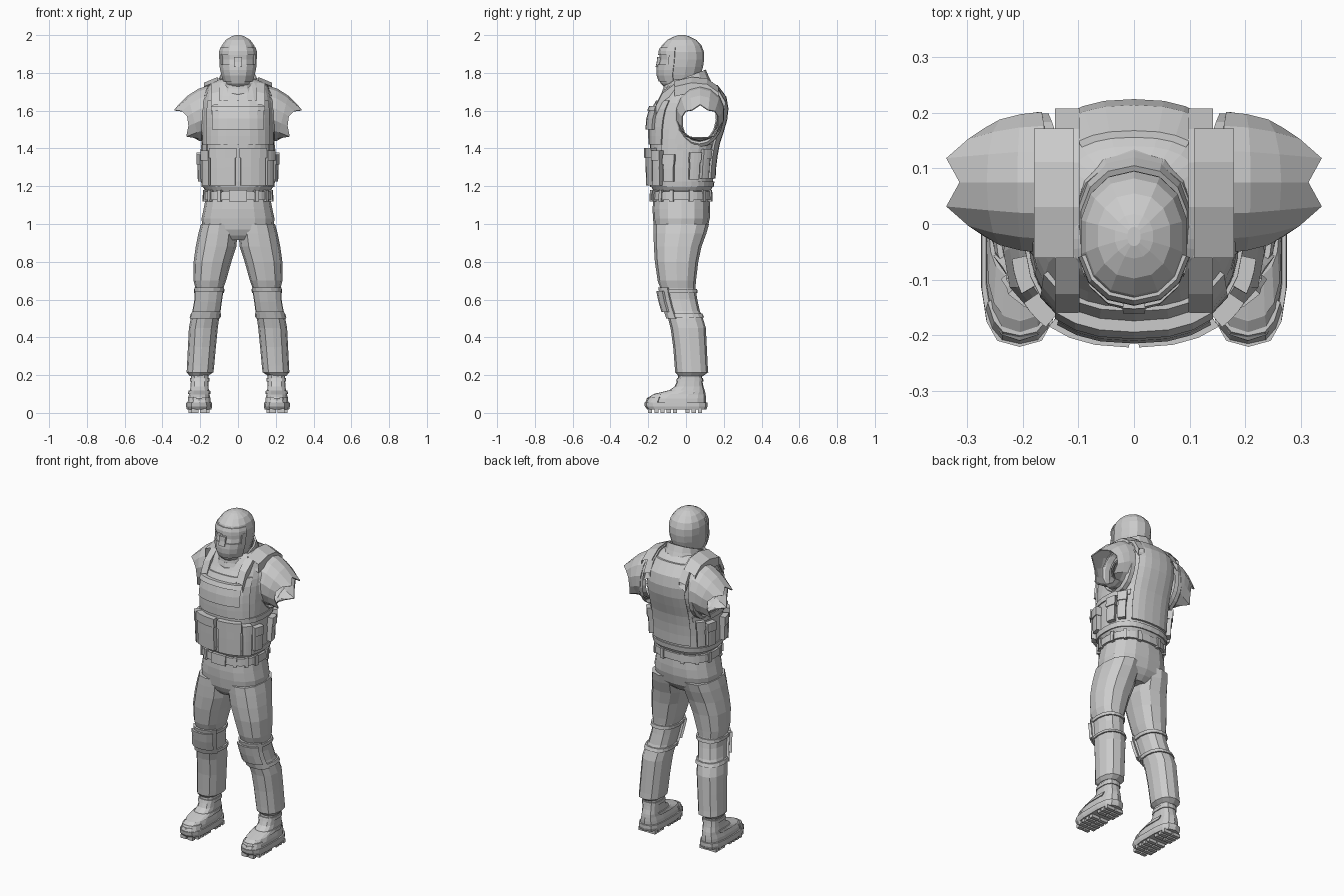
import bpy, bmesh, math

if "Cube" in bpy.data.objects:
    bpy.data.objects.remove(bpy.data.objects["Cube"])

grey = bpy.data.materials.new("plain grey")
grey.diffuse_color = (0.6, 0.6, 0.6, 1)
grey.use_nodes = True
grey.node_tree.nodes["Principled BSDF"].inputs["Base Color"].default_value = grey.diffuse_color


def finish(name, bm, thick=0, mirror=False):
    bmesh.ops.recalc_face_normals(bm, faces=bm.faces)
    me = bpy.data.meshes.new(name)
    bm.to_mesh(me)
    bm.free()
    ob = bpy.data.objects.new(name, me)
    bpy.context.collection.objects.link(ob)
    me.materials.append(grey)
    if thick:
        m = ob.modifiers.new("thickness", 'SOLIDIFY')
        m.thickness, m.offset = thick, -1
    if mirror:
        m = ob.modifiers.new("mirror", 'MIRROR')
        m.use_mirror_merge = False
    return ob


# Cross-sections are (z, x min, x max, y front, y back); angle 0 is the front, 90 is +x
def point(ring, deg, e=0.8, off=0.0, tilt=0.0):
    z, x0, x1, y0, y1 = ring
    a = math.radians(deg)
    s, c = math.sin(a), math.cos(a)
    w, d, cy = (x1 - x0) / 2 + off, (y1 - y0) / 2 + off, (y0 + y1) / 2
    x = (x0 + x1) / 2 + w * math.copysign(abs(s) ** e, s)
    y = cy - d * math.copysign(abs(c) ** e, c)
    return x, y, z + tilt * (y - cy)


def sym(rows):
    return [(z, -w, w, y0, y1) for z, w, y0, y1 in rows]


def at(rings, z):
    for a, b in zip(rings, rings[1:]):
        if a[0] <= z <= b[0]:
            t = (z - a[0]) / (b[0] - a[0])
            return [p + (q - p) * t for p, q in zip(a, b)]
    return rings[0] if z < rings[0][0] else rings[-1]


def skin(bm, loops, closed=True):
    vs = [[bm.verts.new(p) for p in lp] for lp in loops]
    n = len(vs[0])
    for a, b in zip(vs, vs[1:]):
        for i in range(n if closed else n - 1):
            j = (i + 1) % n
            bm.faces.new((a[i], a[j], b[j], b[i]))
    return vs


def loft(name, rings, n=16, e=0.8, tilt=0.0, caps=True, thick=0, mirror=False):
    bm = bmesh.new()
    vs = skin(bm, [[point(r, 360 * i / n, e, 0, tilt) for i in range(n)] for r in rings])
    if caps:
        bm.faces.new(vs[0])
        bm.faces.new(vs[-1])
    return finish(name, bm, thick, mirror)


# Raised panel that follows a lofted surface between two angles and two heights
def panel(name, rings, a0, a1, z0, z1, off, e=0.8, mirror=False, cols=3, rows=3, bevel=0.008):
    bm = bmesh.new()
    zs = [z0 + (z1 - z0) * i / rows for i in range(rows + 1)]
    an = [a0 + (a1 - a0) * i / cols for i in range(cols + 1)]
    outer = skin(bm, [[point(at(rings, z), a, e, off) for a in an] for z in zs], False)
    inner = [[bm.verts.new(point(at(rings, z), a, e, -0.01)) for a in an] for z in zs]

    def border(g):
        return g[0] + [r[-1] for r in g[1:]] + g[-1][-2::-1] + [r[0] for r in g[-2:0:-1]]
    o, i = border(outer), border(inner)
    for k in range(len(o)):
        j = (k + 1) % len(o)
        bm.faces.new((o[k], i[k], i[j], o[j]))
    return finish(name, bm, 0, mirror)


def box(bm, x0, x1, y0, y1, z0, z1):
    v = bmesh.ops.create_cube(bm, size=1)["verts"]
    for p in v:
        p.co = ((x0 + x1) / 2 + p.co.x * (x1 - x0), (y0 + y1) / 2 + p.co.y * (y1 - y0),
                (z0 + z1) / 2 + p.co.z * (z1 - z0))


# Head with hood
head = sym([(1.68, .065, -.07, .06), (1.725, .06, -.115, .06), (1.745, .07, -.135, .065),
            (1.79, .085, -.15, .078), (1.83, .094, -.15, .09), (1.87, .097, -.14, .096),
            (1.91, .098, -.142, .095), (1.945, .088, -.128, .082), (1.975, .066, -.098, .055),
            (1.993, .035, -.062, .018), (2.0, .012, -.04, -.005)])
loft("head", head, 14, .9)
panel("hood_brow", head, -75, 75, 1.895, 1.935, .006, .9, cols=6, rows=2)
panel("hood_mask", head, -75, 75, 1.755, 1.845, .007, .9, cols=6)
panel("nose", head, -9, 9, 1.83, 1.885, .012, .9, cols=2, rows=2)
panel("goggle_edge", head, 60, 75, 1.84, 1.9, .006, .9, mirror=True, rows=1, cols=1)

# Collar, standing higher at the back
loft("collar", sym([(1.69, .118, -.125, .14), (1.735, .105, -.125, .12), (1.775, .098, -.118, .105)]),
     14, .9, .38, False, .012)
loft("shirt_neck", sym([(1.67, .13, -.125, .16), (1.73, .115, -.13, .125), (1.75, .108, -.122, .115)]),
     14, .9, .3, False, .01)

# Vest body
torso = sym([(1.175, .172, -.172, .13), (1.2, .188, -.185, .142), (1.3, .19, -.188, .148),
             (1.4, .19, -.19, .16), (1.45, .19, -.192, .175), (1.5, .19, -.193, .192),
             (1.55, .188, -.19, .206), (1.6, .187, -.18, .213), (1.64, .185, -.16, .212),
             (1.68, .178, -.132, .2), (1.72, .163, -.108, .172), (1.75, .135, -.09, .14),
             (1.765, .1, -.078, .115)])
bm = bmesh.new()
skin(bm, [[point(r, 360 * i / 32) for i in range(32)] for r in torso])
HY, HZ, HR, HH = .06, 1.565, .105, .135


def hole(p):
    return math.hypot((p.y - HY) / HR, (p.z - HZ) / HH)


# Arm openings, with their edges drawn onto an oval
bmesh.ops.delete(bm, geom=[f for f in bm.faces if abs(f.calc_center_median().x) > .1
                           and hole(f.calc_center_median()) < 1], context='FACES')
for v in bm.verts:
    if v.is_boundary and 1.2 < v.co.z < 1.75 and abs(v.co.x) > .09:
        k = hole(v.co)
        v.co.y, v.co.z = HY + (v.co.y - HY) / k, HZ + (v.co.z - HZ) / k
finish("vest_body", bm, .008)

# Short sleeves with torn open ends: (x centre, z centre, y radius, half height, slant)
bm = bmesh.new()
N = 14
loops = []
for k, (cx, cz, ry, rz, sl) in enumerate([(.168, 1.585, .13, .148, -.01), (.2, 1.578, .126, .138, .01),
                                          (.235, 1.56, .116, .12, .03), (.272, 1.54, .1, .093, .042)]):
    lp = []
    for i in range(N):
        a = 2 * math.pi * i / N
        tear = (.028 if i % 4 == 1 else -.012 * (i % 2)) if k == 3 else 0
        lp.append((cx + sl * math.cos(a) + tear, .075 + ry * math.sin(a),
                   cz + rz * math.cos(a) - tear * .7))
    loops.append(lp)
skin(bm, loops)
finish("sleeve", bm, .006, True)

# Rim around each arm opening
bm = bmesh.new()
loops = []
for x, s in ((.15, 1.0), (.18, 1.03), (.192, 1.12), (.18, 1.24), (.155, 1.25)):
    loops.append([(x - .03 * max(0, math.cos(a)) ** 2, HY + .01 + HR * s * math.sin(a),
                   HZ + .01 + HH * s * math.cos(a)) for a in [2 * math.pi * i / 18 for i in range(18)]])
skin(bm, loops)
finish("armhole_rim", bm, 0, True)

# Front, back and side vest plates
panel("chest_plate", torso, -55, 55, 1.42, 1.655, .008, cols=8, rows=5)
panel("chest_pocket", torso, -36, 36, 1.5, 1.615, .022, cols=6, rows=2)
panel("pocket_flap", torso, -37, 37, 1.6, 1.625, .027, cols=6, rows=1)
panel("back_plate", torso, 146, 214, 1.24, 1.735, .012, cols=6, rows=8)
panel("waist_band", torso, -180, 180, 1.195, 1.225, .007, cols=28, rows=1)
panel("side_band", torso, 55, 140, 1.39, 1.42, .007, mirror=True, cols=6, rows=1)

# Shoulder straps running over from chest to back
path = [(-.158, 1.63), (-.125, 1.695), (-.06, 1.745), (.03, 1.766), (.11, 1.758), (.17, 1.715), (.207, 1.65)]
for name, xi, xo, drop, lift, sel in (("shoulder_strap", .098, .142, .01, .006, path),
                                      ("shoulder_pad", .108, .18, .03, .012, path[2:6])):
    bm = bmesh.new()
    skin(bm, [[(xi, y, z - .02), (xi, y * (1 + lift), z + lift), (xo, y * (1 + lift), z + lift - drop),
               (xo, y, z - .04 - drop)] for y, z in sel])
    finish(name, bm, 0, True)

# Ammunition pouches: two wide in front, slim ones round the sides
for name, a0, a1, z0, z1, off in (("front_pouch", 2, 38, 1.205, 1.395, .026),
                                  ("corner_pouch", 41, 57, 1.205, 1.38, .03),
                                  ("side_pouch", 64, 80, 1.225, 1.36, .026),
                                  ("hip_pouch", 98, 113, 1.235, 1.37, .026),
                                  ("rear_pouch", 119, 134, 1.24, 1.39, .024)):
    panel(name, torso, a0, a1, z0, z1, off, mirror=True, rows=2)
    panel(name + "_flap", torso, a0 - 1, a1 + 1, z1 - .045, z1 + .008, off + .006, mirror=True, rows=1)

# Belt, loops and shirt waist
belt = sym([(1.12, .176, -.178, .13), (1.18, .174, -.175, .128)])
loft("shirt_waist", sym([(1.1, .17, -.17, .125), (1.2, .165, -.165, .122)]))
panel("belt", belt, -180, 180, 1.128, 1.172, .008, cols=28, rows=1)
panel("buckle", belt, -10, 10, 1.118, 1.18, .016, cols=2, rows=1)
for a in (24, 48, 72, 100, 130, 160):
    panel("belt_loop", belt, a, a + 7, 1.116, 1.184, .014, mirror=True, cols=1, rows=1)

# Trousers
loft("hips", sym([(.915, .07, -.135, .06), (.94, .14, -.155, .09), (.97, .188, -.168, .112),
                  (1.03, .193, -.175, .126), (1.08, .182, -.177, .128), (1.13, .172, -.174, .125)]))
leg = [(.195, .16, .255, -.04, .09), (.215, .13, .272, -.058, .118), (.25, .126, .27, -.06, .115),
       (.35, .117, .265, -.068, .11), (.45, .107, .26, -.082, .105), (.5, .1, .25, -.095, .09),
       (.54, .096, .237, -.108, .073), (.6, .088, .226, -.125, .06), (.66, .078, .226, -.136, .05),
       (.7, .063, .235, -.15, .053), (.8, .035, .235, -.165, .065), (.88, .009, .224, -.17, .082),
       (.95, .002, .21, -.172, .108), (1.0, .002, .196, -.172, .122)]
loft("trouser_leg", leg, 12, .85, mirror=True)

# Knee pads with straps
panel("knee_strap_upper", leg, -180, 180, .635, .655, .008, .85, True, 16, 1)
panel("knee_strap_lower", leg, -180, 180, .505, .525, .008, .85, True, 16, 1)
panel("knee_pad", leg, -62, 62, .5, .665, .012, .85, True, 5, 3)
panel("knee_cap", leg, -46, 46, .535, .645, .024, .85, True, 4, 2)

# Boots
foot = [(.045, .142, .268, -.212, .105), (.075, .145, .266, -.21, .106), (.098, .15, .26, -.175, .104),
        (.115, .153, .256, -.095, .1), (.14, .155, .252, -.06, .092), (.18, .156, .25, -.042, .085),
        (.215, .155, .252, -.04, .088)]
loft("boot", foot, 14, .7, mirror=True)
panel("boot_cuff", foot, -180, 180, .165, .185, .005, .7, True, 14, 1)
panel("boot_strap", foot, -110, 110, .1, .118, .006, .7, True, 10, 1)
panel("toe_cap", foot, -60, 60, .05, .085, .006, .7, True, 6, 1)
loft("sole", [(.018, .14, .272, -.205, .108), (.035, .136, .276, -.218, .114), (.055, .137, .275, -.221, .114)],
     14, .65, mirror=True)
bm = bmesh.new()
for k in range(9):
    y = -.19 + k * .033
    if k != 5:
        w = .04 if k == 0 else .056
        box(bm, .206 - w, .202, y - .011, y + .011, 0, .022)
        box(bm, .21, .206 + w, y - .011, y + .011, 0, .022)
finish("sole_treads", bm, 0, True)
